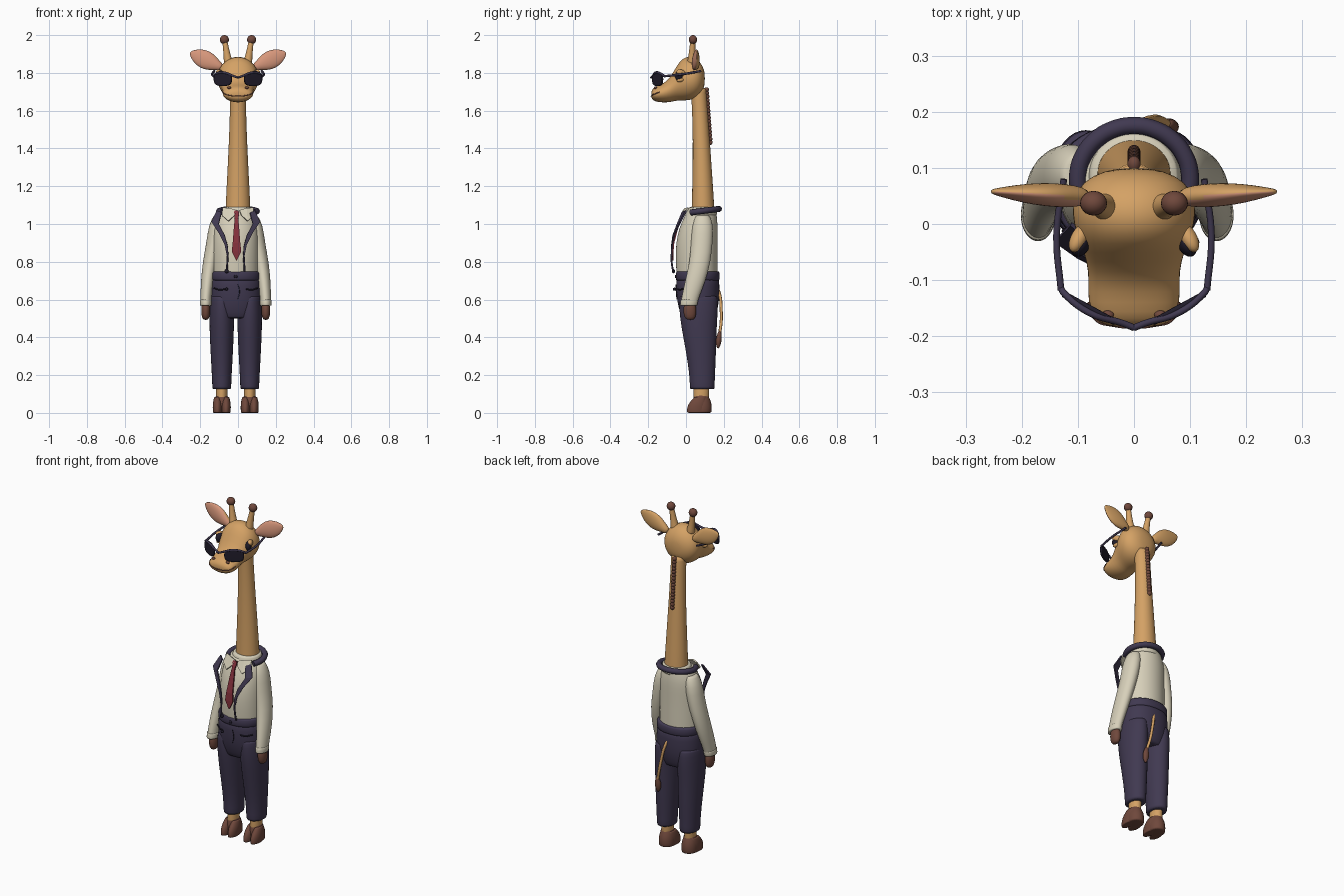
import bpy, bmesh, math
from mathutils import Vector

if "Cube" in bpy.data.objects:
    bpy.data.objects.remove(bpy.data.objects["Cube"])


def material(name, red, green, blue):
    mat = bpy.data.materials.new(name)
    mat.use_nodes = True
    color = (red, green, blue, 1)
    mat.diffuse_color = color
    bsdf = mat.node_tree.nodes["Principled BSDF"]
    bsdf.inputs["Base Color"].default_value = color
    bsdf.inputs["Roughness"].default_value = 0.8
    return mat


TAN = material("tan hide", .66, .36, .13)
CREAM = material("cream shirt", .68, .63, .49)
NAVY = material("navy cloth", .052, .041, .082)
BROWN = material("brown hoof", .16, .065, .045)
RED = material("red tie", .23, .03, .045)
PINK = material("pink inner ear", .68, .31, .2)
DARK = material("dark lens", .015, .012, .024)

SHIFT = -0.012      # the clothed body stands slightly off the head's centre line
X, Y, Z = Vector((1, 0, 0)), Vector((0, 1, 0)), Vector((0, 0, 1))


def finish(bm, name, mats, subdivide=0):
    bmesh.ops.recalc_face_normals(bm, faces=bm.faces)
    mesh = bpy.data.meshes.new(name)
    bm.to_mesh(mesh)
    bm.free()
    for mat in mats:
        mesh.materials.append(mat)
    for poly in mesh.polygons:
        poly.use_smooth = True
    obj = bpy.data.objects.new(name, mesh)
    bpy.context.collection.objects.link(obj)
    if subdivide:
        mod = obj.modifiers.new("Smooth", "SUBSURF")
        mod.levels = mod.render_levels = subdivide
    return obj


def loft(name, rings, mat, a=X, b=Y, power=1.0, flat=True, extra=None, sides=20):
    """Skin over rings of (centre, radius along a, radius along b)."""
    rings = [(Vector(c), ra, rb) for c, ra, rb in rings]
    if flat:
        def between(p, q):
            return (p[0].lerp(q[0], .05), p[1] + (q[1] - p[1]) * .05, p[2] + (q[2] - p[2]) * .05)
        rings.insert(1, between(rings[0], rings[1]))
        rings.insert(-1, between(rings[-1], rings[-2]))
    bm = bmesh.new()
    loops = []
    for c, ra, rb in rings:
        loop = []
        for i in range(sides):
            t = math.tau * i / sides
            u, v = (math.copysign(abs(w) ** power, w) for w in (math.cos(t), math.sin(t)))
            loop.append(bm.verts.new(c + a * ra * u + b * rb * v))
        loops.append(loop)
    for low, high in zip(loops, loops[1:]):
        for i in range(sides):
            j = (i + 1) % sides
            bm.faces.new((low[i], low[j], high[j], high[i]))
    bm.faces.new(loops[0])
    bm.faces.new(loops[-1])
    bmesh.ops.recalc_face_normals(bm, faces=bm.faces)
    if extra:
        for face in bm.faces:
            face.material_index = int(face.normal.y < -.3)
    return finish(bm, name, [mat] + ([extra] if extra else []), 1)


def column(name, rows, mat, x=0, **options):
    """Upright loft from rows of (z, centre y, radius x, radius y)."""
    return loft(name, [((x, y, z), rx, ry) for z, y, rx, ry in rows], mat, **options)


def ball(name, centre, radii, mat, turn=(0, 0, 0)):
    bm = bmesh.new()
    bmesh.ops.create_uvsphere(bm, u_segments=20, v_segments=12, radius=1)
    bmesh.ops.scale(bm, vec=radii, verts=bm.verts)
    obj = finish(bm, name, [mat])
    obj.location, obj.rotation_euler = centre, turn
    return obj


def tube(name, points, radius, mat):
    curve = bpy.data.curves.new(name, "CURVE")
    curve.dimensions = "3D"
    curve.bevel_depth, curve.bevel_resolution = radius, 2
    curve.resolution_u, curve.use_fill_caps = 5, True
    spline = curve.splines.new("BEZIER")
    spline.bezier_points.add(len(points) - 1)
    for bez, p in zip(spline.bezier_points, points):
        bez.co = p
        bez.handle_left_type = bez.handle_right_type = "AUTO"
    curve.materials.append(mat)
    obj = bpy.data.objects.new(name, curve)
    bpy.context.collection.objects.link(obj)
    return obj


def strip(name, left, right, mat, thick=.008):
    """Flat cloth ribbon between two edges."""
    bm = bmesh.new()
    pairs = [(bm.verts.new(p), bm.verts.new(q)) for p, q in zip(left, right)]
    for (p, q), (r, s) in zip(pairs, pairs[1:]):
        bm.faces.new((p, q, s, r))
    obj = finish(bm, name, [mat])
    for poly in obj.data.polygons:
        poly.use_smooth = False
    mod = obj.modifiers.new("Thickness", "SOLIDIFY")
    mod.thickness, mod.offset = thick, 0
    return obj


def flip(points, s, shift=0.0):
    return [(s * x + shift, y, z) for x, y, z in points]


# Head, from muzzle to back of skull
skull = [(-.184, 1.685, .03, .012), (-.178, 1.686, .062, .028), (-.16, 1.688, .08, .042),
         (-.12, 1.693, .083, .05), (-.085, 1.708, .081, .064), (-.05, 1.745, .09, .092),
         (-.02, 1.766, .103, .113), (.02, 1.772, .113, .118), (.06, 1.772, .106, .104),
         (.088, 1.77, .075, .07), (.1, 1.77, .03, .03)]
loft("head", [((0, y, z), rx, rz) for y, z, rx, rz in skull], TAN, b=Z, flat=False, sides=24)
half = [(.04, -.18, 1.68), (.066, -.172, 1.686), (.081, -.14, 1.698)]
tube("mouth_line", flip(half, -1)[::-1] + [(0, -.184, 1.677)] + half, .003, BROWN)

# Neck and mane
column("neck", [(1.03, .09, .068, .063), (1.1, .09, .066, .06), (1.25, .087, .058, .053),
                (1.45, .081, .048, .045), (1.6, .074, .043, .042), (1.72, .066, .042, .041)], TAN)
for i in range(16):
    t = i / 15
    ball(f"mane_tuft_{i}", (0, .126 - .02 * t, 1.43 + .28 * t), (.012, .016, .013), BROWN, (.5, 0, 0))

# Face and headgear, mirrored
for s, side in ((1, "left"), (-1, "right")):
    loft(f"{side}_horn", [((s * .05, .03, 1.85), .026, .026), ((s * .059, .032, 1.9), .018, .018),
                          ((s * .07, .036, 1.97), .014, .014)], TAN, sides=12)
    ball(f"{side}_horn_tip", (s * .072, .037, 1.976), (.024, .022, .024), BROWN)
    # leaf-shaped ear with a shallow pink front
    base, tip = Vector((s * .08, .048, 1.826)), Vector((s * .255, .058, 1.908))
    along = (tip - base).normalized()
    ear = [(0, .016, .014), (.15, .026, .02), (.35, .045, .022), (.55, .052, .02),
           (.75, .043, .014), (.9, .026, .008), (1, .006, .004)]
    loft(f"{side}_ear", [(base.lerp(tip, t), w, d) for t, w, d in ear], TAN,
         a=along.cross(Y), flat=False, extra=PINK, sides=16)
    ball(f"{side}_eye", (s * .094, -.036, 1.785), (.016, .024, .028), DARK, (0, 0, s * .5))
    ball(f"{side}_upper_eyelid", (s * .097, -.024, 1.8), (.015, .03, .017), TAN, (-.3, 0, s * .5))
    ball(f"{side}_lower_eyelid", (s * .095, -.026, 1.763), (.013, .026, .011), TAN, (.2, 0, s * .5))
    ball(f"{side}_nostril", (s * .047, -.162, 1.722), (.011, .008, .007), BROWN)
    # sunglasses
    across, outward = Vector((s * .88, .48, 0)), Vector((s * .48, -.88, 0))
    mid = Vector((s * .08, -.15, 1.767))
    loft(f"{side}_lens", [(mid - outward * .006, .054, .037), (mid + outward * .006, .054, .037)],
         DARK, a=across, b=Z, power=.7)
    tube(f"{side}_glasses_rim", [(0, -.185, 1.775), (s * .02, -.177, 1.782), (s * .08, -.158, 1.803),
                                 (s * .125, -.123, 1.79), (s * .13, -.115, 1.782)], .006, NAVY)
    tube(f"{side}_glasses_arm", [(s * .13, -.118, 1.782), (s * .138, -.02, 1.793),
                                 (s * .125, .08, 1.81)], .006, NAVY)

# Shirt body
column("shirt", [(.7, .06, .122, .108), (.8, .056, .124, .112), (.9, .056, .123, .111),
                 (.98, .066, .12, .102), (1.03, .076, .108, .09), (1.075, .083, .085, .075)],
       CREAM, x=SHIFT, sides=24)
column("shirt_collar_band", [(1.045, .084, .088, .082), (1.09, .087, .078, .074)], CREAM)

# Jacket collar around the neck
ring = []
for i in range(13):
    t = math.radians(-35 + 250 * i / 12)
    ring.append((.1 * math.cos(t), .08 + .095 * math.sin(t), 1.068 + .012 * math.sin(t)))
tube("jacket_collar", ring, .016, NAVY)

# Tie
tie = [(.011, -.014, 1.07), (.014, -.02, 1.055), (.009, -.03, 1.03), (.014, -.045, .98),
       (.02, -.066, .9), (.025, -.07, .855), (.002, -.07, .808)]
strip("tie", flip(tie, 1, -.008), flip(tie, -1, -.008), RED)

# Trousers: hips, waistband, fly and button
column("trouser_hips", [(.5, .066, .118, .085), (.56, .065, .134, .108), (.64, .063, .137, .116),
                        (.71, .062, .131, .114)], NAVY, x=SHIFT, power=.9, sides=24)
column("waistband", [(.7, .062, .133, .117), (.75, .062, .131, .116)], NAVY, x=SHIFT, power=.9, sides=24)
ball("waist_button", (SHIFT, -.054, .722), (.009, .005, .009), DARK)
tube("fly_seam", [(0, -.053, .68), (.008, -.052, .64), (-.002, -.048, .6)], .002, DARK)
ball("hanging_knob", (-.06, -.066, .75), (.011, .008, .011), DARK)
ball("pocket_knob", (-.06, -.062, .655), (.008, .008, .008), DARK)

# Clothed limbs, mirrored
outer = [(.1, .0, 1.07), (.128, -.03, 1.01), (.088, -.058, .95), (.058, -.073, .89), (.046, -.076, .83)]
inner = [(.075, -.02, 1.06), (.09, -.045, 1.0), (.058, -.068, .94), (.042, -.076, .88), (.039, -.077, .83)]
flap_top = [(.008, -.012, 1.072), (.045, -.004, 1.083), (.08, .015, 1.085)]
flap_low = [(.018, -.026, 1.045), (.05, -.036, 1.015), (.085, -.012, 1.045)]
sleeve = [((.085, .088, 1.045), .03, .036), ((.097, .088, 1.0), .046, .058), ((.113, .084, .9), .043, .058),
          ((.135, .075, .8), .04, .056), ((.15, .05, .7), .035, .055), ((.158, .022, .61), .029, .046),
          ((.159, .015, .575), .029, .044)]
for s, side in ((1, "left"), (-1, "right")):
    strip(f"{side}_lapel", flip(outer, s, SHIFT), flip(inner, s, SHIFT), NAVY)
    strip(f"{side}_shirt_collar_flap", flip(flap_top, s), flip(flap_low, s), CREAM)
    tube(f"{side}_jacket_edge", flip([(.042, -.077, .84), (.045, -.075, .79), (.047, -.068, .75)], s, SHIFT),
         .005, NAVY)
    loft(f"{side}_sleeve", [(flip([c], s, SHIFT)[0], rx, ry) for c, rx, ry in sleeve], CREAM)
    centre = s * .159 + SHIFT
    column(f"{side}_cuff", [(.568, .014, .031, .046), (.6, .018, .031, .047)], CREAM, x=centre)
    column(f"{side}_hand", [(.492, .022, .01, .016), (.505, .021, .021, .03), (.54, .02, .025, .036),
                            (.59, .02, .021, .03)], BROWN, x=centre, flat=False)
    tube(f"{side}_pocket_seam", flip([(.055, -.043, .655), (.085, -.032, .652), (.115, -.01, .66)], s, SHIFT),
         .004, DARK)
    foot = s * .074 + SHIFT
    column(f"{side}_trouser_leg", [(.125, .086, .05, .066), (.2, .086, .053, .068), (.32, .08, .06, .08),
                                   (.45, .069, .066, .094), (.55, .066, .066, .105), (.62, .066, .06, .1)],
           NAVY, x=foot)
    column(f"{side}_ankle", [(.06, .08, .03, .04), (.15, .082, .03, .042)], TAN, x=foot)
    # cloven hoof made of two toes and a heel
    for t in (1, -1):
        column(f"{side}_hoof_toe_{'outer' if t * s > 0 else 'inner'}",
               [(0, .055, .024, .05), (.03, .057, .026, .054), (.06, .066, .024, .045),
                (.085, .075, .016, .03)], BROWN, x=foot + t * .023, sides=16)
    column(f"{side}_hoof_heel", [(0, .085, .044, .05), (.04, .085, .046, .054), (.075, .082, .038, .045),
                                 (.095, .08, .028, .036)], BROWN, x=foot)

# Tail hanging behind the trousers
tube("tail", [(.0, .165, .665), (.015, .18, .62), (.03, .186, .55), (.045, .186, .48), (.06, .178, .42)],
     .008, TAN)
column("tail_tuft", [(.34, .17, .004, .004), (.36, .171, .015, .013), (.385, .173, .021, .017),
                     (.415, .176, .014, .012), (.435, .179, .007, .007)], BROWN, x=.062, flat=False, sides=12)
